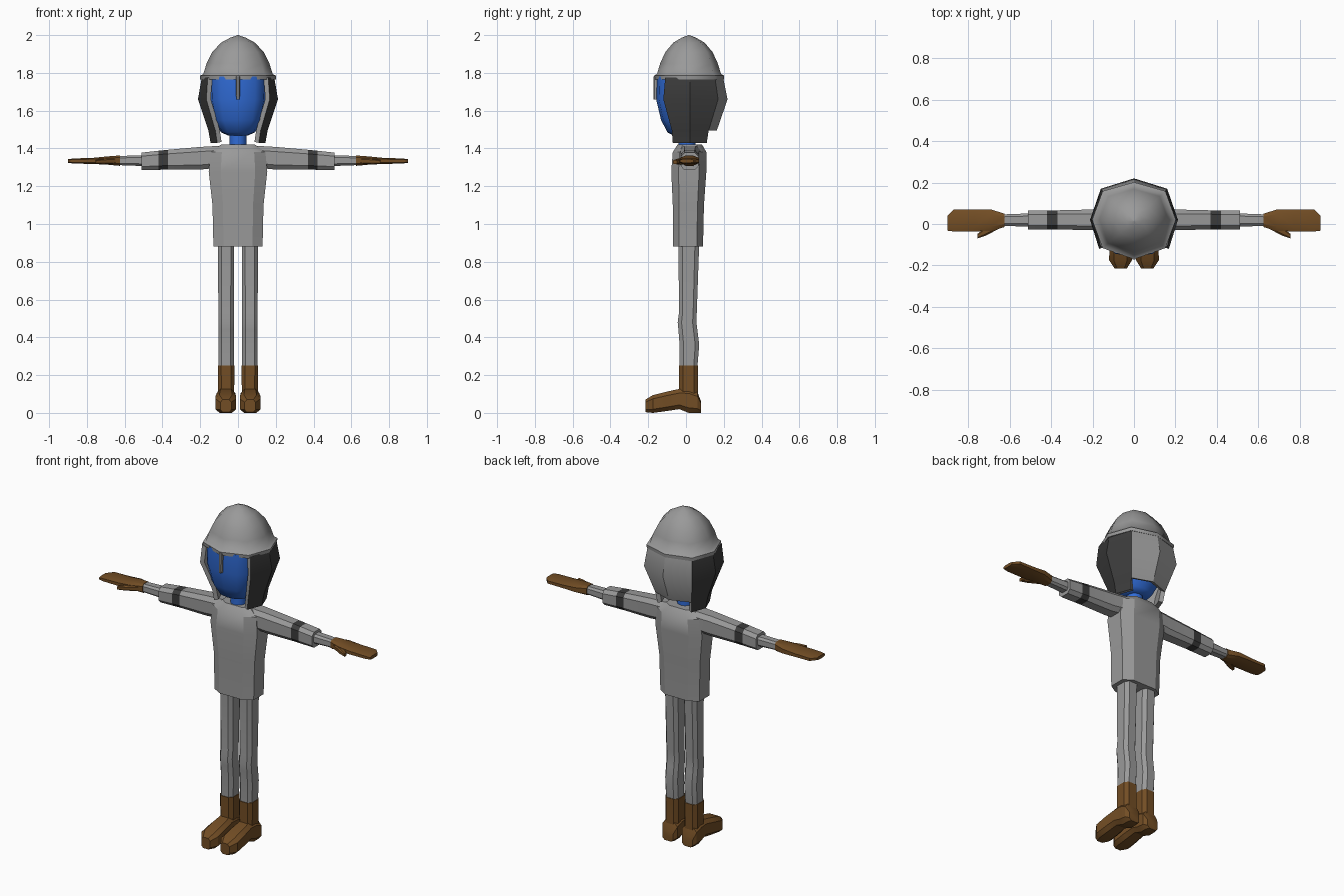
import bpy, bmesh, math

if "Cube" in bpy.data.objects:
    bpy.data.objects.remove(bpy.data.objects["Cube"], do_unlink=True)


def material(name, rgb):
    m = bpy.data.materials.new(name)
    m.use_nodes = True
    color = (*rgb, 1)
    m.diffuse_color = color
    bsdf = next(n for n in m.node_tree.nodes if n.type == 'BSDF_PRINCIPLED')
    bsdf.inputs["Base Color"].default_value = color
    bsdf.inputs["Roughness"].default_value = 0.8
    return m


GREY = material("cloth grey", (0.32, 0.32, 0.32))
DARK = material("dark grey", (0.045, 0.045, 0.045))
BLUE = material("skin blue", (0.03, 0.15, 0.68))
BROWN = material("leather brown", (0.17, 0.075, 0.018))


def ring(sides, a0, a1, b0, b1, power):
    """Rounded-box cross-section filling the range a0..a1 by b0..b1."""
    phase = math.pi / sides if sides == 8 else 0
    soft = lambda v: math.copysign(abs(v) ** power, v)
    points = [(soft(math.cos(t)), soft(math.sin(t)))
              for t in (phase + math.tau * i / sides for i in range(sides))]
    top = max(p[0] for p in points)
    return [((a0 + a1) / 2 + (a1 - a0) / 2 * u / top,
             (b0 + b1) / 2 + (b1 - b0) / 2 * v / top) for u, v in points]


def place(axis, t, a, b):
    return {'x': (t, a, b), 'y': (a, t, b), 'z': (a, b, t)}[axis]


def finish(name, bm, mats, angle=30, mirror=False):
    mesh = bpy.data.meshes.new(name)
    bm.to_mesh(mesh)
    bm.free()
    for m in mats:
        mesh.materials.append(m)
    ob = bpy.data.objects.new(name, mesh)
    bpy.context.collection.objects.link(ob)
    smooth(ob, angle)
    if mirror:
        ob.modifiers.new("Mirror", 'MIRROR')
    return ob


def smooth(ob, angle):
    bpy.ops.object.select_all(action='DESELECT')
    ob.select_set(True)
    bpy.context.view_layer.objects.active = ob
    bpy.ops.object.shade_smooth_by_angle(angle=math.radians(angle))


def skin(bm, rows):
    """Join closed rows of vertices and cap both ends."""
    for low, high in zip(rows, rows[1:]):
        n = len(low)
        for i in range(n):
            j = (i + 1) % n
            bm.faces.new((low[i], low[j], high[j], high[i]))
    bm.faces.new(rows[0][::-1])
    bm.faces.new(rows[-1])
    bmesh.ops.recalc_face_normals(bm, faces=bm.faces[:])


def loft(name, axis, sections, mats, sides=8, power=0.6, angle=30,
         mirror=False, rule=None):
    bm = bmesh.new()
    rows = [[bm.verts.new(place(axis, t, a, b))
             for a, b in ring(sides, *box, power)] for t, *box in sections]
    skin(bm, rows)
    if rule:
        for f in bm.faces:
            f.material_index = rule(f.calc_center_median())
    return finish(name, bm, mats, angle, mirror)


# Tunic and neck
loft("tunic", 'z', [(0.88, -.13, .13, -.07, .09), (1.1, -.135, .135, -.07, .095),
                    (1.28, -.155, .155, -.078, .108), (1.38, -.145, .145, -.07, .108),
                    (1.42, -.09, .09, -.045, .085)], [GREY])
loft("neck", 'z', [(1.38, -.045, .045, -.04, .05), (1.5, -.045, .045, -.04, .05)],
     [BLUE], sides=12, power=1, angle=50)

# Sleeves with dark armbands, forearms
loft("sleeve", 'x', [(0.08, -.035, .08, 1.3, 1.415), (0.2, -.03, .07, 1.288, 1.408),
                     (0.37, -.026, .066, 1.288, 1.393), (0.42, -.026, .065, 1.287, 1.388),
                     (0.51, -.026, .065, 1.285, 1.378)],
     [GREY, DARK], mirror=True, rule=lambda c: int(0.38 < c.x < 0.41))
loft("forearm", 'x', [(0.48, -.012, .052, 1.306, 1.364), (0.64, -.01, .046, 1.312, 1.36)],
     [GREY], mirror=True)

# Mittens with thumbs
loft("glove", 'x', [(0.625, -.015, .05, 1.308, 1.363), (0.69, -.033, .07, 1.314, 1.358),
                    (0.77, -.036, .07, 1.318, 1.35), (0.87, -.036, .07, 1.32, 1.347),
                    (0.9, -.032, .04, 1.324, 1.343)], [BROWN], mirror=True)
loft("thumb", 'x', [(0.645, -.02, .01, 1.318, 1.35), (0.715, -.056, -.015, 1.316, 1.345),
                    (0.755, -.07, -.048, 1.318, 1.338)], [BROWN], mirror=True)

# Trousers
loft("leg", 'z', [(0.24, .022, .104, -.034, .06), (0.36, .022, .104, -.034, .07),
                  (0.44, .022, .104, -.04, .06), (0.48, .022, .104, -.044, .055),
                  (0.53, .022, .104, -.037, .057), (0.9, .02, .106, -.04, .07)],
     [GREY], mirror=True)

# Boots
loft("boot_shaft", 'z', [(0.06, .022, .106, -.038, .066), (0.13, .02, .106, -.037, .064),
                         (0.25, .019, .107, -.038, .064)], [BROWN], mirror=True)
loft("boot_foot", 'y', [(0.08, .03, .1, 0, .06), (0.06, .015, .113, 0, .11),
                        (0.015, .014, .114, 0, .13), (-.035, .016, .112, .02, .127),
                        (-.1, .011, .118, .01, .113), (-.175, .01, .12, 0, .094),
                        (-.215, .035, .093, .004, .07)], [BROWN], mirror=True)

# Head
loft("head", 'z', [(1.468, -.05, .05, -.065, .06), (1.485, -.09, .09, -.098, .09),
                   (1.55, -.128, .128, -.132, .11), (1.66, -.152, .152, -.158, .13),
                   (1.78, -.155, .155, -.155, .13)],
     [BLUE], sides=12, power=0.75, angle=60)

# Helmet dome: an eight-cornered rim scaled up to a rounded point
RIM = [(.2, .02), (.15, .157), (0, .2), (-.15, .157),
       (-.2, .02), (-.15, -.115), (0, -.168), (.15, -.115)]
CENTRE_Y = 0.015
bm = bmesh.new()
rows = [[bm.verts.new((x * s, CENTRE_Y + (y - CENTRE_Y) * s, z)) for x, y in RIM]
        for z, s in [(1.765, 1), (1.785, 1.01), (1.794, .92), (1.85, .83), (1.91, .68),
                     (1.96, .45), (1.987, .2), (2.0, .01)]]
skin(bm, rows)
finish("helmet_dome", bm, [GREY], angle=55)

# Nose guard
loft("nose_guard", 'z', [(1.66, -.009, .009, -.172, -.15), (1.78, -.011, .011, -.172, -.14)],
     [GREY])

# Cheek and neck guard: half rows run from the front edge to the back middle
HALF_ROWS = [(1.43, [(.11, -.07), (.145, .02), (.113, .11), (0, .16)]),
             (1.495, [(.12, -.075), (.157, .02), (.12, .12), (0, .163)]),
             (1.66, [(.168, -.12), (.212, .02), (.16, .17), (0, .22)]),
             (1.775, [(.16, -.11), (.192, .02), (.147, .153), (0, .197)])]
bm = bmesh.new()
rows = []
for z, half in HALF_ROWS:
    full = half + [(-x, y) for x, y in half[-2::-1]]
    rows.append([bm.verts.new((x, y, z)) for x, y in full])
for r, (low, high) in enumerate(zip(rows, rows[1:])):
    for i in range(len(low) - 1):
        is_back = i in (2, 3)
        if r == 0 and is_back:
            continue
        face = bm.faces.new((low[i], low[i + 1], high[i + 1], high[i]))
        face.material_index = 0 if is_back else 1
bmesh.ops.delete(bm, geom=[v for v in bm.verts if not v.link_faces], context='VERTS')
guard = finish("helmet_guard", bm, [GREY, DARK])
shell = guard.modifiers.new("Thickness", 'SOLIDIFY')
shell.thickness = 0.025
shell.offset = -1
shell.material_offset = -1
shell.material_offset_rim = -1
bpy.ops.object.modifier_apply(modifier=shell.name)
smooth(guard, 42)
